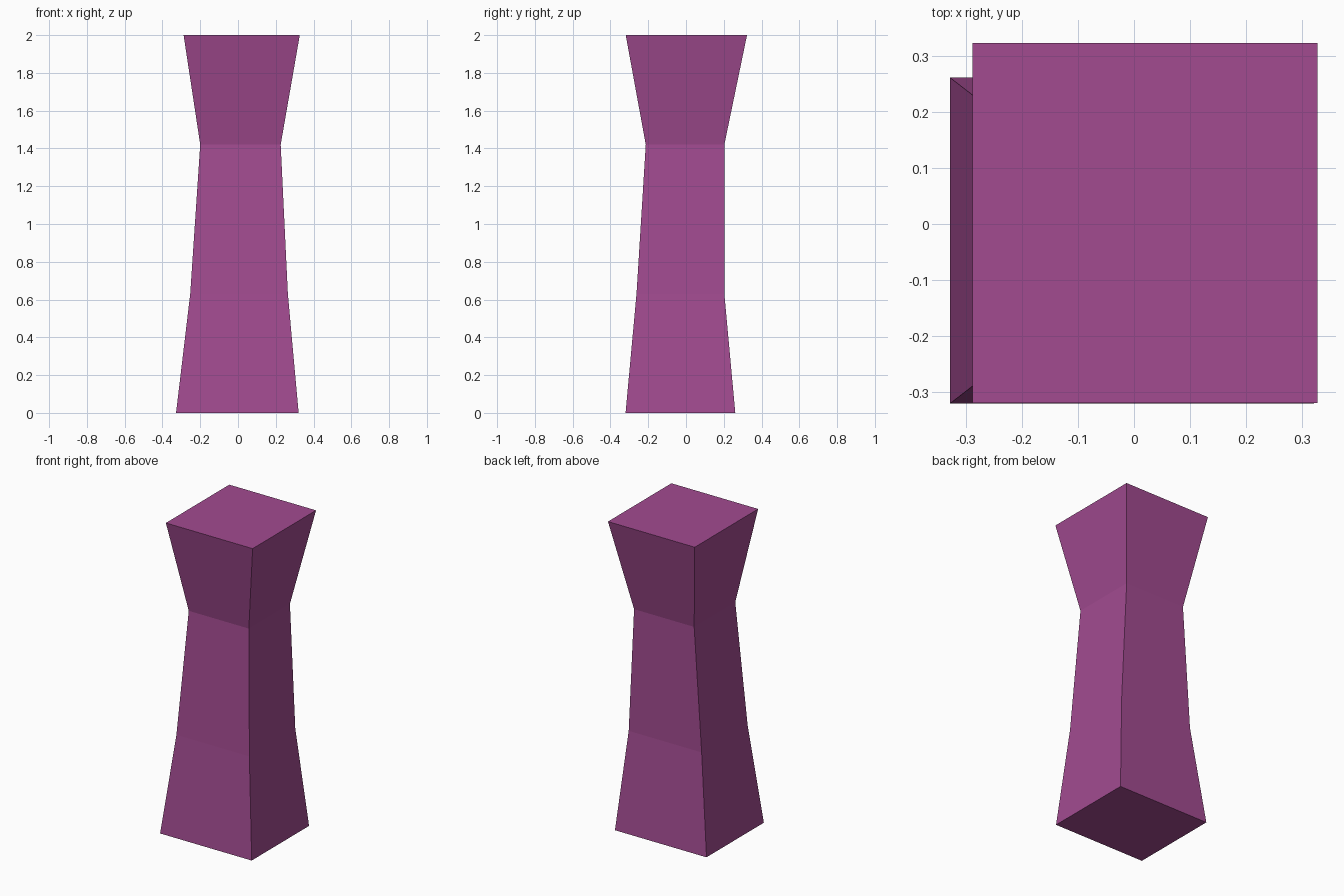
import bpy
import bmesh

if "Cube" in bpy.data.objects:
    bpy.data.objects.remove(bpy.data.objects["Cube"])

# Cross-sections of the pillar: z, x_min, x_max, y_min, y_max
SECTIONS = [
    (0.00, -0.328, 0.321, -0.320, 0.261),
    (0.63, -0.253, 0.264, -0.262, 0.203),
    (1.42, -0.200, 0.226, -0.213, 0.203),
    (2.00, -0.288, 0.327, -0.319, 0.323),
]

# Flared square pillar, skinned from ring to ring
bm = bmesh.new()
rings = []
for z, x0, x1, y0, y1 in SECTIONS:
    corners = [(x0, y0), (x1, y0), (x1, y1), (x0, y1)]
    rings.append([bm.verts.new((x, y, z)) for x, y in corners])

for low, high in zip(rings, rings[1:]):
    for i in range(4):
        j = (i + 1) % 4
        bm.faces.new((low[i], low[j], high[j], high[i]))

# Bottom and top caps
bm.faces.new(rings[0][::-1])
bm.faces.new(rings[-1])
bmesh.ops.recalc_face_normals(bm, faces=bm.faces[:])

mesh = bpy.data.meshes.new("pillar")
bm.to_mesh(mesh)
bm.free()
pillar = bpy.data.objects.new("pillar", mesh)
bpy.context.collection.objects.link(pillar)

# Purple colour
mat = bpy.data.materials.new("purple")
mat.diffuse_color = (0.36, 0.07, 0.28, 1.0)
mat.use_nodes = True
mat.node_tree.nodes["Principled BSDF"].inputs["Base Color"].default_value = mat.diffuse_color
mesh.materials.append(mat)
